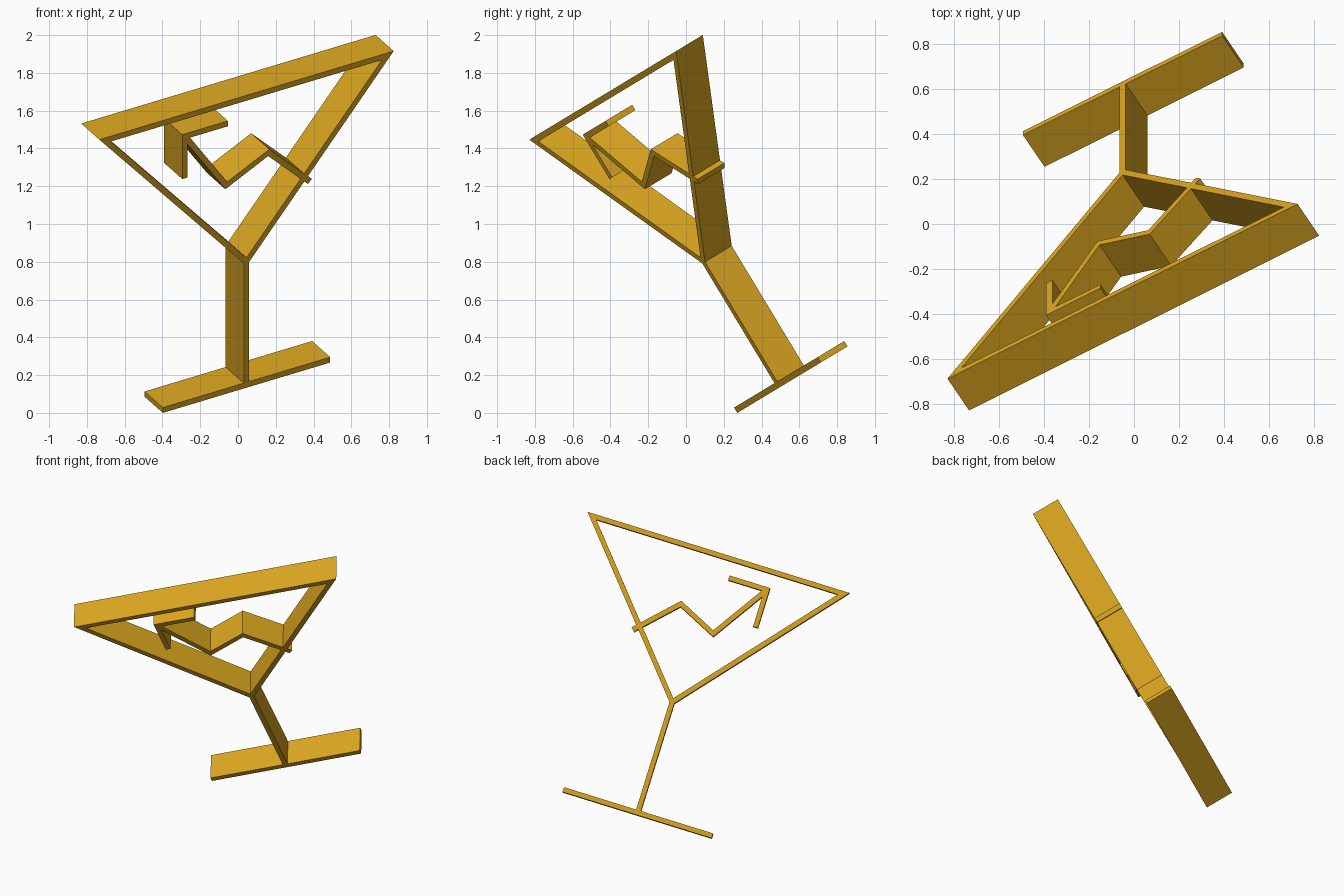
import bpy, bmesh
from mathutils import Vector, Matrix

if "Cube" in bpy.data.objects:
    bpy.data.objects.remove(bpy.data.objects["Cube"])

# Tilted frame of the flat sign: across, up and depth directions
across = Vector((0.864, 0.431, 0.260)).normalized()
up = Vector((0, -across.z, across.y)).normalized()
depth = across.cross(up)
frame = Matrix((across, up, depth)).transposed().to_4x4()
frame.translation = (0, 0, 1)

NEAR, FAR, T, C = -0.146, 0.045, 0.033, 0.026

gold = bpy.data.materials.new("gold")
gold.diffuse_color = (0.70, 0.376, 0.014, 1)
gold.use_nodes = True
gold.node_tree.nodes["Principled BSDF"].inputs["Base Color"].default_value = gold.diffuse_color


def stroke(name, points, closed=False):
    """Mitred ribbon of thickness T along a path, extruded through the depth."""
    pts = [Vector(p) for p in points]
    n = len(pts)
    bm = bmesh.new()
    rings = []
    for i, p in enumerate(pts):
        before = pts[i - 1] if closed or i > 0 else None
        after = pts[(i + 1) % n] if closed or i < n - 1 else None
        d1 = (p - before).normalized() if before else (after - p).normalized()
        d2 = (after - p).normalized() if after else d1
        n1, n2 = Vector((-d1.y, d1.x)), Vector((-d2.y, d2.x))
        m = (n1 + n2) / (1 + n1.dot(n2)) * T / 2
        rings.append([bm.verts.new((q.x, q.y, z)) for q, z in
                      ((p - m, NEAR), (p + m, NEAR), (p + m, FAR), (p - m, FAR))])
    for i in range(n if closed else n - 1):
        a, b = rings[i], rings[(i + 1) % n]
        for k in range(4):
            j = (k + 1) % 4
            bm.faces.new((a[k], a[j], b[j], b[k]))
    if not closed:
        bm.faces.new(rings[0])
        bm.faces.new(rings[-1])
    bmesh.ops.recalc_face_normals(bm, faces=bm.faces)
    bm.transform(frame)
    mesh = bpy.data.meshes.new(name)
    bm.to_mesh(mesh)
    bm.free()
    mesh.materials.append(gold)
    obj = bpy.data.objects.new(name, mesh)
    bpy.context.collection.objects.link(obj)


# Glass: triangular bowl, stem and foot
stroke("bowl", [(C - 0.866, 0.7945), (C, -0.2175), (C + 0.866, 0.7945)], closed=True)
stroke("stem", [(C, -0.975), (C, -0.215)])
stroke("foot", [(C - 0.513, -0.980), (C + 0.513, -0.980)])

# Zigzag arrow: shaft and head
stroke("arrow_shaft", [(0.414, 0.160), (0.162, 0.415), (-0.098, 0.291), (-0.350, 0.670)])
stroke("arrow_head", [(-0.088, 0.671), (-0.351, 0.671), (-0.351, 0.413)])
